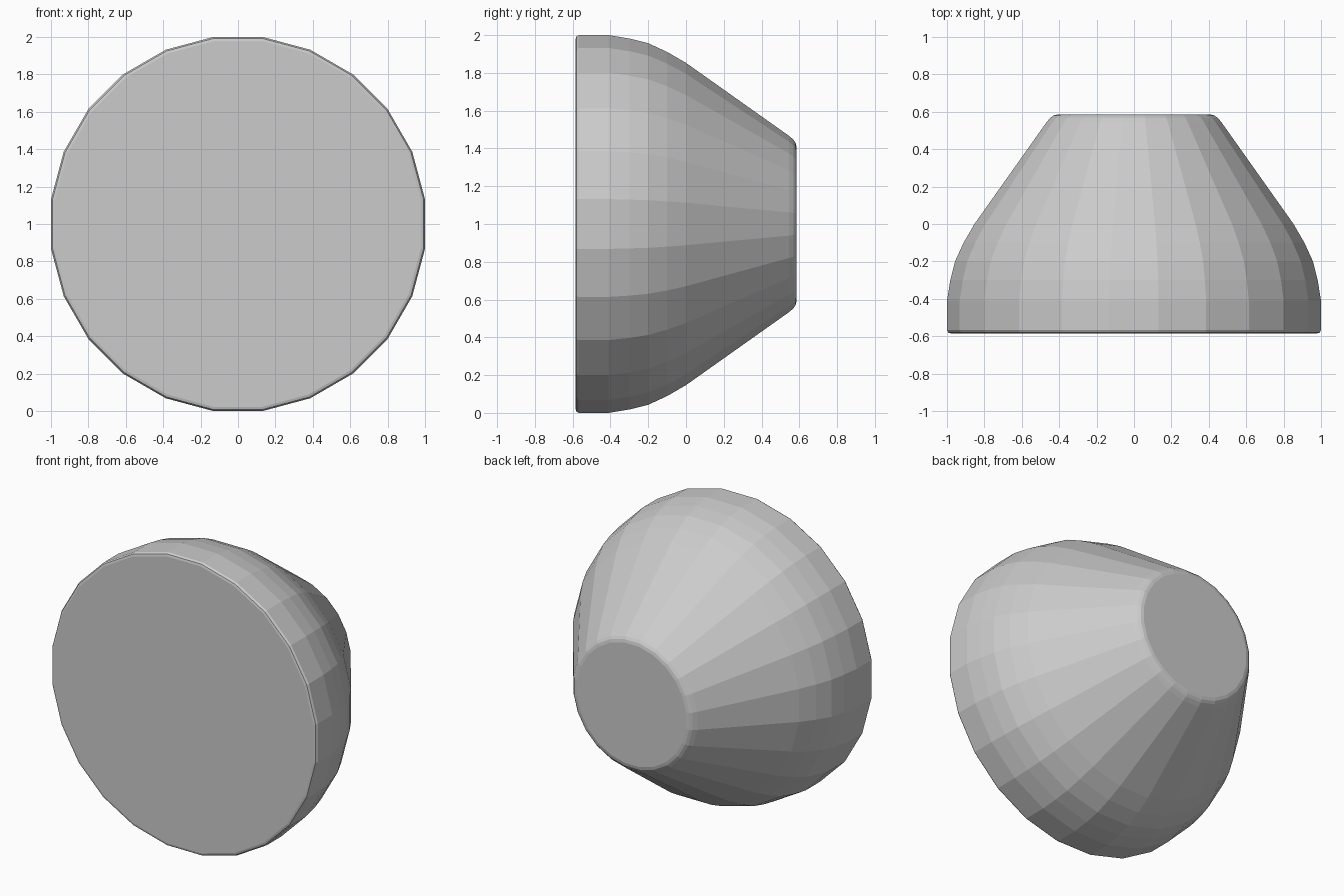
import bpy, bmesh, math

if "Cube" in bpy.data.objects:
    bpy.data.objects.remove(bpy.data.objects["Cube"])

SIDES = 24
# (y, radius) outline: flat front, bulged rim, straight cone, flat back
PROFILE = [(-0.585, 0.978), (-0.581, 0.992), (-0.568, 1.0), (-0.41, 1.0),
           (-0.30, 0.982), (-0.20, 0.957), (-0.10, 0.911), (0.0, 0.853),
           (0.545, 0.467), (0.568, 0.447), (0.580, 0.430), (0.585, 0.410)]

bm = bmesh.new()
flat = 1 / math.cos(math.pi / SIDES)  # sides, not corners, touch the radius


def ring(y, r):
    verts = []
    for i in range(SIDES):
        a = 2 * math.pi * (i + 0.5) / SIDES
        verts.append(bm.verts.new((r * flat * math.cos(a), y, 1 + r * flat * math.sin(a))))
    return verts


# Faceted shell with closed ends
rings = [ring(y, r) for y, r in PROFILE]
for a, b in zip(rings, rings[1:]):
    for i in range(SIDES):
        j = (i + 1) % SIDES
        bm.faces.new((a[i], a[j], b[j], b[i]))
bm.faces.new(rings[0])
bm.faces.new(rings[-1])
bmesh.ops.recalc_face_normals(bm, faces=bm.faces[:])

mesh = bpy.data.meshes.new("rounded_cone_body")
bm.to_mesh(mesh)
bm.free()
body = bpy.data.objects.new("rounded_cone_body", mesh)
bpy.context.collection.objects.link(body)
